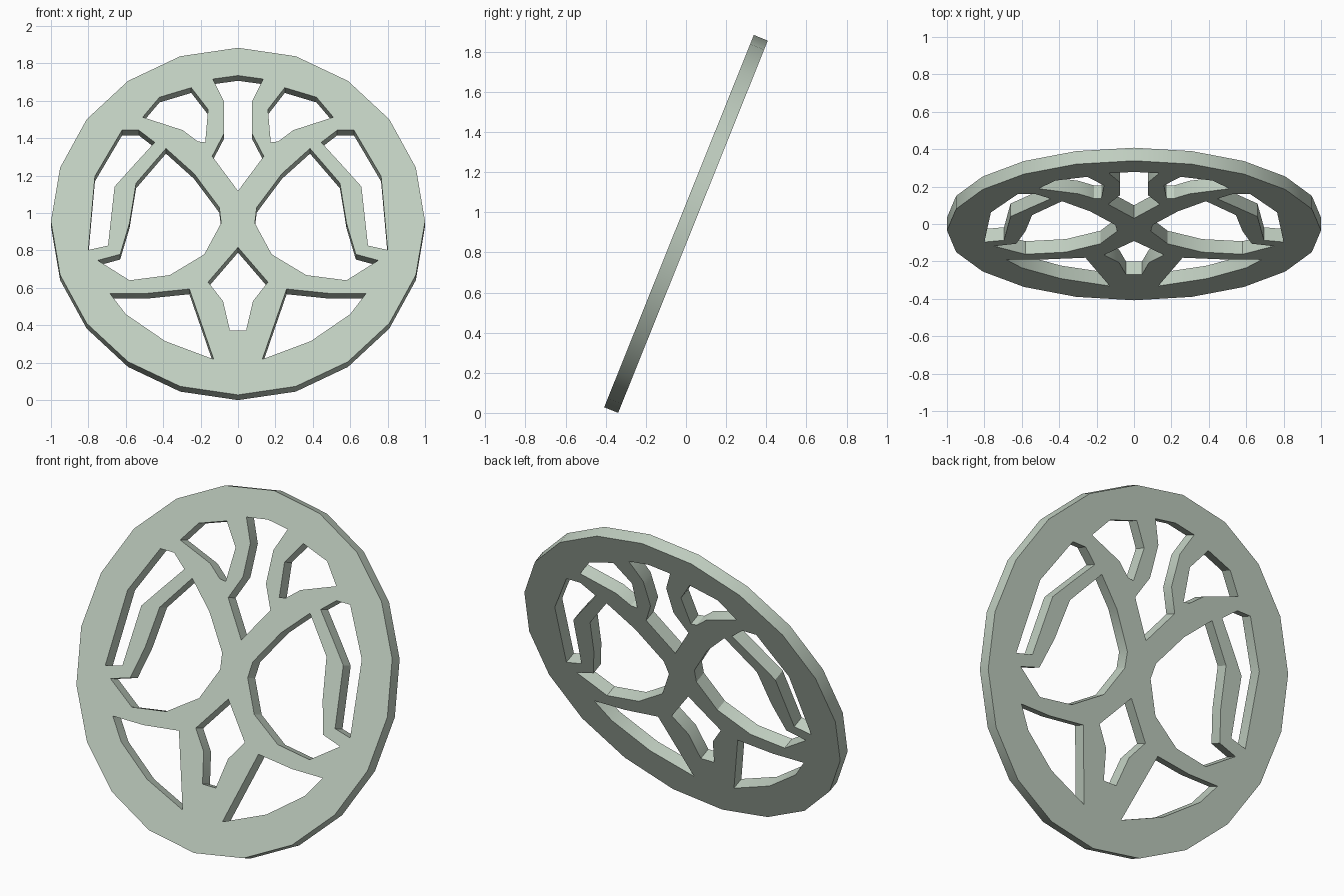
import bpy
import bmesh
from math import sin, cos, pi, radians

RADIUS = 1.0
THICKNESS = 0.075
LEAN = radians(21.9)

cube = bpy.data.objects.get("Cube")
if cube:
    bpy.data.objects.remove(cube, do_unlink=True)


def mirrored(points):
    return [(-x, y) for x, y in reversed(points)]


# Openings on the model's left side, repeated on the right
side_openings = [
    # small upper window
    [(.51, .6), (.42, .715), (.25, .77), (.16, .645), (.175, .455), (.215, .46), (.295, .525)],
    # tall curved slot near the rim
    [(.62, .525), (.53, .525), (.445, .455), (.56, .32), (.66, .2), (.695, -.14),
     (.8, -.165), (.765, .26)],
    # large rounded opening
    [(.385, .42), (.545, .22), (.58, -.01), (.63, -.19), (.75, -.225), (.58, -.34),
     (.365, -.31), (.18, -.19), (.09, -.01), (.1, .08), (.235, .275)],
    # lower window
    [(.26, -.39), (.485, -.415), (.685, -.415), (.6, -.535), (.39, -.69), (.13, -.795)],
]

# Openings on the centre line, given as one half
centre_halves = [
    [(0, .84), (.135, .82), (.075, .69), (.075, .505), (.138, .375), (0, .175)],
    [(0, -.15), (.16, -.35), (.08, -.46), (.043, -.63)],
]

# Twenty-sided rim
outline = [(RADIUS * cos(i * pi / 10), RADIUS * sin(i * pi / 10)) for i in range(20)]

loops = [outline]
for opening in side_openings:
    loops += [opening, mirrored(opening)]
for half in centre_halves:
    loops.append(half + mirrored([p for p in half if p[0] > 0]))

# Filled flat curve with holes, extruded to a plate
curve = bpy.data.curves.new("openwork_disc", "CURVE")
curve.dimensions = "2D"
curve.fill_mode = "BOTH"
curve.extrude = THICKNESS / 2
for loop in loops:
    spline = curve.splines.new("POLY")
    spline.points.add(len(loop) - 1)
    for point, (x, y) in zip(spline.points, loop):
        point.co = (x, y, 0, 1)
    spline.use_cyclic_u = True

disc = bpy.data.objects.new("openwork_disc", curve)
bpy.context.collection.objects.link(disc)
bpy.ops.object.select_all(action="DESELECT")
disc.select_set(True)
bpy.context.view_layer.objects.active = disc
bpy.ops.object.convert(target="MESH")
disc = bpy.context.view_layer.objects.active

# Join caps to walls and tidy the faces
bm = bmesh.new()
bm.from_mesh(disc.data)
bmesh.ops.remove_doubles(bm, verts=bm.verts, dist=0.0005)
bmesh.ops.recalc_face_normals(bm, faces=bm.faces)
bm.to_mesh(disc.data)
bm.free()

# Lean the disc back, resting on its lower edge
disc.rotation_euler = (pi / 2 - LEAN, 0, 0)
disc.location.z = RADIUS * cos(LEAN) + THICKNESS / 2 * sin(LEAN)
bpy.ops.object.shade_smooth_by_angle(angle=radians(30))

# Pale green finish
colour = (0.53, 0.62, 0.53, 1)
material = bpy.data.materials.new("pale_green")
material.use_nodes = True
material.diffuse_color = colour
material.node_tree.nodes["Principled BSDF"].inputs["Base Color"].default_value = colour
disc.data.materials.clear()
disc.data.materials.append(material)
